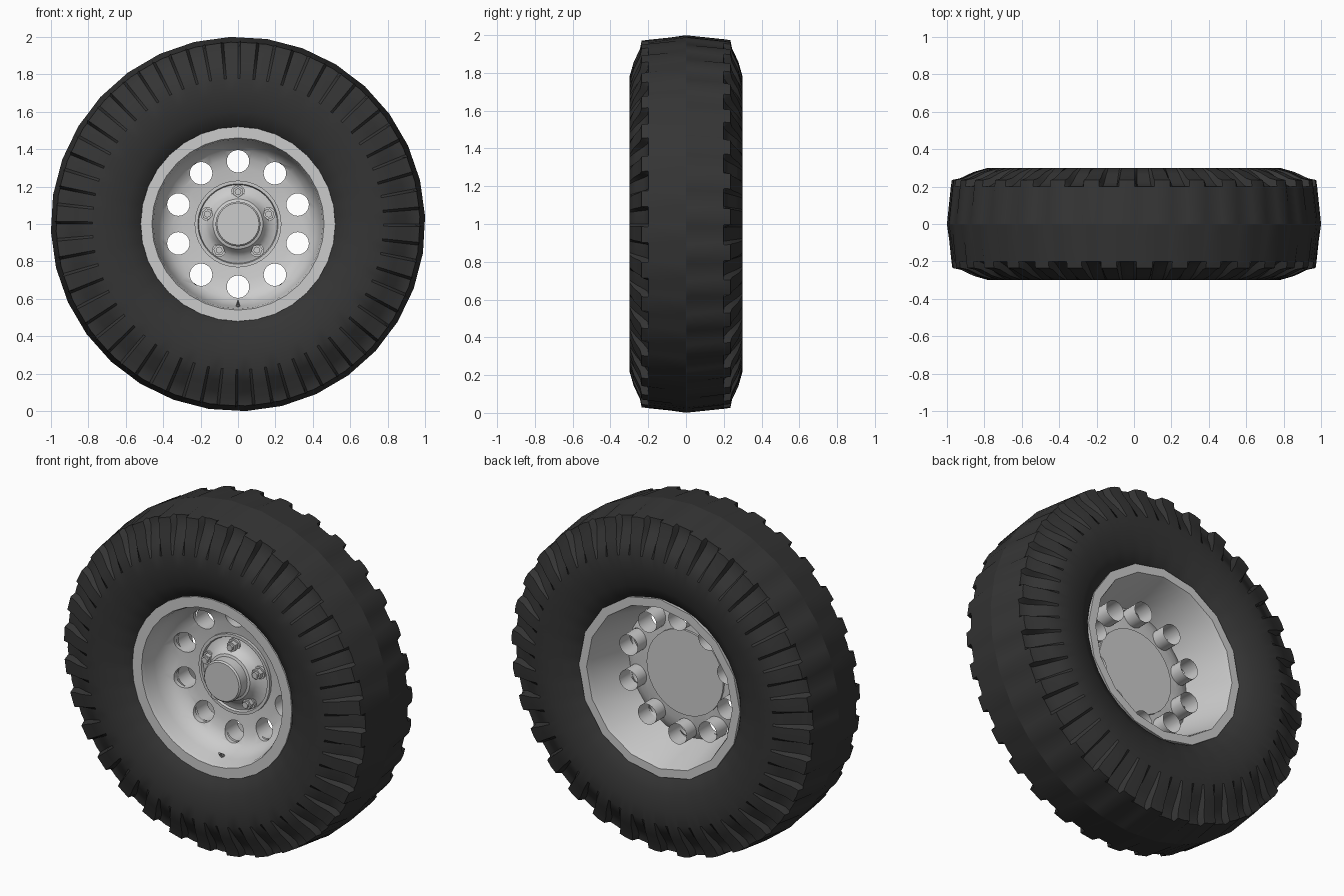
import bpy, bmesh, math
from mathutils import Matrix, Vector

if "Cube" in bpy.data.objects:
    bpy.data.objects.remove(bpy.data.objects["Cube"])

CZ = 1.0  # axle height; axle runs along y


def lathe(bm, profile, n, cx=0.0, cz=CZ, phase=0.0):
    """Revolve (radius, y) points about a y-parallel axis; radius 0 makes a pole."""
    rings = []
    for r, y in profile:
        if r == 0:
            rings.append([bm.verts.new((cx, y, cz))])
        else:
            rings.append([bm.verts.new((cx + r * math.sin(a), y, cz + r * math.cos(a)))
                          for a in (phase + 2 * math.pi * i / n for i in range(n))])
    for p, q in zip(rings, rings[1:]):
        for i in range(n):
            j = (i + 1) % n
            if len(p) == 1:
                bm.faces.new((p[0], q[i], q[j]))
            elif len(q) == 1:
                bm.faces.new((p[i], p[j], q[0]))
            else:
                bm.faces.new((p[i], p[j], q[j], q[i]))


def finish(bm, name, angle=35, mat=None):
    bmesh.ops.recalc_face_normals(bm, faces=bm.faces[:])
    me = bpy.data.meshes.new(name)
    bm.to_mesh(me)
    bm.free()
    ob = bpy.data.objects.new(name, me)
    bpy.context.collection.objects.link(ob)
    if mat:
        me.materials.append(mat)
    bpy.ops.object.select_all(action='DESELECT')
    ob.select_set(True)
    bpy.context.view_layer.objects.active = ob
    bpy.ops.object.shade_smooth_by_angle(angle=math.radians(angle))
    return ob


rubber = bpy.data.materials.new("rubber")
rubber.diffuse_color = (0.035, 0.035, 0.035, 1)
rubber.use_nodes = True
rubber.node_tree.nodes["Principled BSDF"].inputs["Base Color"].default_value = rubber.diffuse_color

# Tyre: two halves meeting at the crown, shoulder notches alternate between sides
WALL = [(0.50, 0.21), (0.53, 0.245), (0.60, 0.282), (0.70, 0.299), (0.78, 0.30)]
LUG = [(0.86, 0.277), (0.93, 0.244), (0.974, 0.235), (0.979, 0.20), (1.0, 0.0)]
NOTCH = [(0.84, 0.266), (0.90, 0.225), (0.94, 0.202), (0.972, 0.199), (1.0, 0.0)]
FRONT = [(0, NOTCH), (0.2, NOTCH), (0.28, LUG), (0.72, LUG), (0.8, NOTCH)]
BACK = [(0, LUG), (0.22, LUG), (0.3, NOTCH), (0.7, NOTCH), (0.78, LUG)]
PITCHES = 32
step = 2 * math.pi / PITCHES
bm = bmesh.new()
for side, pattern in ((-1, FRONT), (1, BACK)):
    cols = []
    for k in range(PITCHES):
        for f, shoulder in pattern:
            a = (k + f) * step - 0.04
            flat = math.cos(step / 2) / math.cos((f - 0.5) * step)  # 32-sided outline
            cols.append([bm.verts.new((r * flat * math.sin(a), side * y, CZ + r * flat * math.cos(a)))
                         for r, y in WALL + shoulder])
    for i, c in enumerate(cols):
        d = cols[(i + 1) % len(cols)]
        for j in range(len(c) - 1):
            bm.faces.new((c[j], c[j + 1], d[j + 1], d[j]))
bmesh.ops.remove_doubles(bm, verts=bm.verts[:], dist=1e-5)
finish(bm, "tyre", 32, rubber)

# Wheel dish: front flange, deep bowl and thin plate behind it
bm = bmesh.new()
front = [(0.52, -0.21), (0.52, -0.242), (0.46, -0.242), (0.452, -0.22), (0.442, -0.15),
         (0.425, -0.10), (0.395, -0.058), (0.35, -0.036), (0.30, -0.026), (0.22, -0.018)]
back = [(0.22, 0.0), (0.30, -0.004), (0.35, -0.014), (0.40, -0.035), (0.44, -0.085), (0.46, -0.15), (0.475, -0.21)]
lathe(bm, front + back + front[:1], 32)
bmesh.ops.remove_doubles(bm, verts=bm.verts[:], dist=1e-5)
dish = finish(bm, "wheel_dish")

# Ten round holes cut through the plate
HOLES = [(0.335 * math.sin(i * math.pi / 5), CZ + 0.335 * math.cos(i * math.pi / 5)) for i in range(10)]
bm = bmesh.new()
for x, z in HOLES:
    lathe(bm, [(0, -0.2), (0.06, -0.2), (0.06, 0.2), (0, 0.2)], 24, x, z)
cutter = finish(bm, "hole_cutter")
cutter.hide_render = True
mod = dish.modifiers.new("holes", 'BOOLEAN')
mod.operation = 'DIFFERENCE'
mod.solver = 'EXACT'
mod.object = cutter
bpy.ops.object.select_all(action='DESELECT')
dish.select_set(True)
bpy.context.view_layer.objects.active = dish
bpy.ops.object.modifier_apply(modifier=mod.name)
bpy.data.objects.remove(cutter)
bpy.ops.object.shade_smooth_by_angle(angle=math.radians(35))

# Tubes behind the holes
bm = bmesh.new()
for x, z in HOLES:
    lathe(bm, [(0.06, -0.02), (0.06, 0.08)], 24, x, z)
finish(bm, "hole_tubes")

# Rear barrel, with fewer sides
bm = bmesh.new()
lathe(bm, [(0.52, 0.20), (0.525, 0.248), (0.475, 0.248), (0.465, 0.22), (0.40, -0.035)], 16)
finish(bm, "rear_barrel", 30)

# Hub: flange, cone, cap and rear plate
bm = bmesh.new()
lathe(bm, [(0, -0.152), (0.112, -0.152), (0.12, -0.144), (0.12, -0.085), (0.134, -0.08),
           (0.15, -0.055), (0.175, -0.03), (0.21, -0.022), (0.215, -0.036), (0.232, -0.036),
           (0.232, -0.006), (0.25, -0.006), (0.25, 0.01), (0, 0.01)], 32)
finish(bm, "hub")

# Wheel nuts with washers and stud ends
bm = bmesh.new()
for i in range(5):
    a = i * 2 * math.pi / 5
    x, z = 0.172 * math.sin(a), CZ + 0.172 * math.cos(a)
    lathe(bm, [(0.037, -0.015), (0.037, -0.04), (0, -0.04)], 16, x, z)
    lathe(bm, [(0.03, -0.03), (0.03, -0.066), (0, -0.066)], 6, x, z, a)
    lathe(bm, [(0.018, -0.06), (0.018, -0.08), (0, -0.08)], 12, x, z)
finish(bm, "wheel_nuts", 30)

# Valve stem leaning out of the bowl
bm = bmesh.new()
base, lean = Vector((0, -0.135, CZ - 0.447)), Vector((0, -0.75, 0.66)).normalized()
rot = lean.to_track_quat('Z', 'Y').to_matrix().to_4x4()
for dist, radius, length in ((0.012, 0.013, 0.03), (0.035, 0.008, 0.04)):
    bmesh.ops.create_cone(bm, cap_ends=True, segments=10, radius1=radius, radius2=radius * 0.8,
                          depth=length, matrix=Matrix.Translation(base + lean * dist) @ rot)
finish(bm, "valve_stem")
